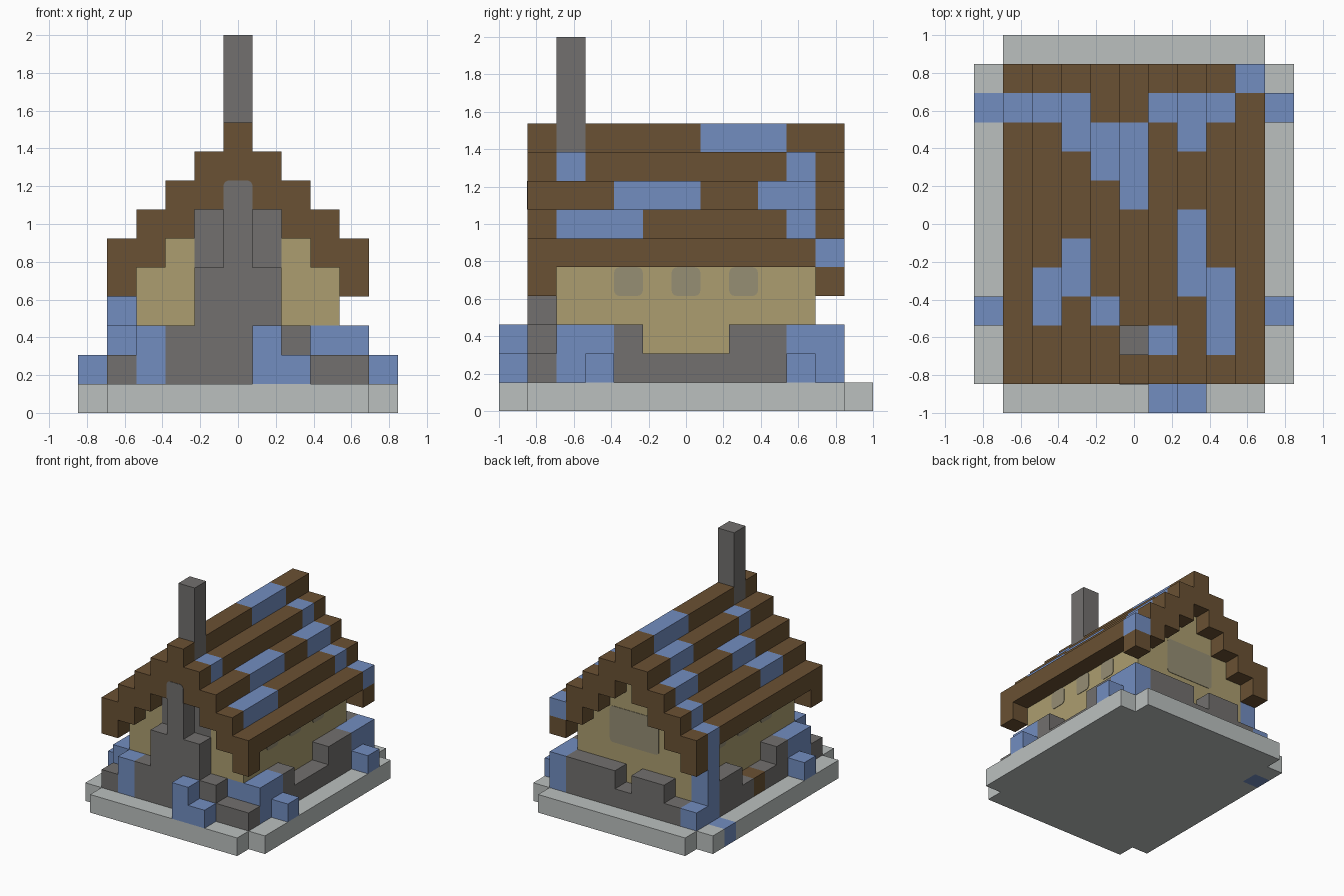
import bpy, bmesh
from mathutils import Vector, Matrix

if "Cube" in bpy.data.objects:
    bpy.data.objects.remove(bpy.data.objects["Cube"], do_unlink=True)

U = 2 / 13  # block size


def material(name, rgb):
    lin = [((c / 255 + 0.055) / 1.055) ** 2.4 for c in rgb] + [1]
    m = bpy.data.materials.new(name)
    m.use_nodes = True
    m.diffuse_color = lin
    m.node_tree.nodes["Principled BSDF"].inputs["Base Color"].default_value = lin
    return m


MATS = {
    "base": material("pale_grey", (187, 192, 191)),
    "stone": material("dark_stone", (114, 112, 110)),
    "wall": material("tan_plaster", (172, 158, 112)),
    "roof": material("brown_wood", (106, 81, 51)),
    "blue": material("soft_blue", (114, 141, 192)),
    "window": material("dull_glass", (150, 142, 116)),
}

cells = {}  # block position -> (part, colour)


def fill(part, colour, xs, ys, zs):
    """Fill an inclusive range of blocks; a later part replaces an earlier one."""
    for x in range(xs[0], xs[1] + 1):
        for y in range(ys[0], ys[1] + 1):
            for z in range(zs[0], zs[1] + 1):
                cells[x, y, z] = (part, colour)


def one(part, colour, x, y, z, top=None):
    fill(part, colour, (x, x), (y, y), (z, z if top is None else top))


# Base slab with notched corners
fill("base_slab", "base", (-4, 4), (-6, 6), (0, 0))
for x in (-5, 5):
    fill("base_slab", "base", (x, x), (-5, 5), (0, 0))

# House body, stepped up under the roof
for x in range(-3, 4):
    fill("house_walls", "wall", (x, x), (-4, 4), (1, 7 - abs(x)))

# Stepped roof, with a deeper edge board at both gables
for x in range(-4, 5):
    top = 9 - abs(x)
    fill("roof", "roof", (x, x), (-5, 5), (top, top))
    for y in (-5, 5):
        one("roof", "roof", x, y, top - 1)
for x in range(-3, 4):
    fill("roof", "roof", (x, x), (-4, 4), (8 - abs(x), 8 - abs(x)))

# Stone footing around the house
for y in (-5, 5):
    fill("stone_footing", "stone", (-4, 4), (y, y), (1, 1))
for x in (-4, 4):
    fill("stone_footing", "stone", (x, x), (-4, 4), (1, 1))
    for y in (-2, 2, 3):
        one("stone_footing", "stone", x, y, 2)
for x in (-2, -1, 1, 2, 3):
    one("stone_footing", "stone", x, 5, 2)
one("side_hatch", "roof", -4, 0, 1)

# Chimney breast on the front and the stack through the roof
fill("chimney", "stone", (-2, 2), (-5, -5), (1, 2))
fill("chimney", "stone", (-1, 1), (-5, -5), (3, 4))
fill("chimney", "stone", (0, 0), (-5, -5), (5, 6))
fill("chimney", "stone", (-1, 1), (-4, -4), (1, 6))
fill("chimney", "stone", (0, 0), (-4, -4), (7, 12))
one("roof", "roof", 0, -5, 7)

# Blue strips on the roof: column, first row, last row
for x, y0, y1 in ((4, 5, 5), (3, 4, 4), (2, 3, 4), (1, 4, 4), (0, 1, 3), (-1, 2, 3),
                  (-2, 3, 4), (-3, 4, 4), (-4, 4, 4), (-3, -3, -2), (-2, -2, -1),
                  (-1, -3, -3), (1, -4, -4), (2, -2, 0), (3, -4, -2)):
    top = 9 - abs(x)
    fill("roof_blue_strips", "blue", (x, x), (y0, y1), (top, top))

# Blue blocks on the ground
for x in (-4, 4):
    fill("ground_blue_blocks", "blue", (x, x), (-4, -3), (1, 2))
    one("ground_blue_blocks", "blue", x + (1 if x > 0 else -1), -3, 1)
one("ground_blue_blocks", "blue", 3, -4, 2)
one("ground_blue_blocks", "blue", 1, -6, 1, 2)
one("ground_blue_blocks", "blue", 2, -6, 1)
one("ground_blue_blocks", "blue", -3, -5, 1, 2)
one("ground_blue_blocks", "blue", 5, 4, 1)
fill("ground_blue_blocks", "blue", (4, 4), (4, 5), (1, 2))
one("ground_blue_blocks", "blue", -4, 5, 1)

# Blue column falling from the roof corner to the slab
one("blue_column", "blue", -4, 4, 1, 5)
one("blue_column", "blue", -5, 4, 0)


def build_part(part, colour):
    """Join a part's blocks into one mesh, keeping only the exposed faces."""
    bm = bmesh.new()
    for cell in [c for c, v in cells.items() if v[0] == part]:
        centre = Vector(cell) + Vector((0, 0, 0.5))
        for axis in range(3):
            for sign in (-1, 1):
                n = Vector((0, 0, 0))
                n[axis] = sign
                if tuple(int(a + b) for a, b in zip(cell, n)) in cells:
                    continue
                u = Vector((n.y, n.z, n.x))
                v = n.cross(u)
                bm.faces.new([bm.verts.new((centre + (n + a * u + b * v) / 2) * U)
                              for a, b in ((-1, -1), (1, -1), (1, 1), (-1, 1))])
    bmesh.ops.remove_doubles(bm, verts=bm.verts, dist=0.001)
    bmesh.ops.dissolve_limit(bm, angle_limit=0.01, verts=bm.verts, edges=bm.edges)
    finish(bm, part, colour)


def finish(bm, name, colour):
    mesh = bpy.data.meshes.new(name)
    bm.to_mesh(mesh)
    bm.free()
    mesh.materials.append(MATS[colour])
    bpy.context.collection.objects.link(bpy.data.objects.new(name, mesh))


for part, colour in sorted(set(cells.values())):
    build_part(part, colour)


def plate(name, colour, centre, turn, w, h, round_bottom=True):
    """Thin upright panel with rounded corners; turn 0 faces the front."""
    bm = bmesh.new()
    face = bm.faces.new([bm.verts.new((a * w * U / 2, 0, b * h * U / 2))
                         for a, b in ((-1, -1), (1, -1), (1, 1), (-1, 1))])
    corners = [v for v in face.verts if round_bottom or v.co.z > 0]
    bmesh.ops.bevel(bm, geom=corners, offset=0.03, segments=4, profile=0.5,
                    affect="VERTICES")
    new = bmesh.ops.extrude_face_region(bm, geom=bm.faces[:])["geom"]
    bmesh.ops.translate(bm, vec=(0, -0.004, 0),
                        verts=[g for g in new if isinstance(g, bmesh.types.BMVert)])
    bmesh.ops.recalc_face_normals(bm, faces=bm.faces)
    bm.transform(Matrix.Translation(Vector(centre) * U) @ Matrix.Rotation(turn, 4, "Z"))
    finish(bm, name, colour)


# Windows and the rounded head of the chimney breast
PI = 3.14159265
for side, sign in (("left", 1), ("right", -1)):
    for n, y in enumerate((-2, 0, 2)):
        plate(f"{side}_window_{n + 1}", "window", (sign * 3.5, y, 4.5), sign * PI / 2, 1, 1)
plate("back_window", "window", (0, 4.5, 5), PI, 3, 2)
plate("chimney_breast_head", "stone", (0, -5.5, 7.5), 0, 1, 1, False)
